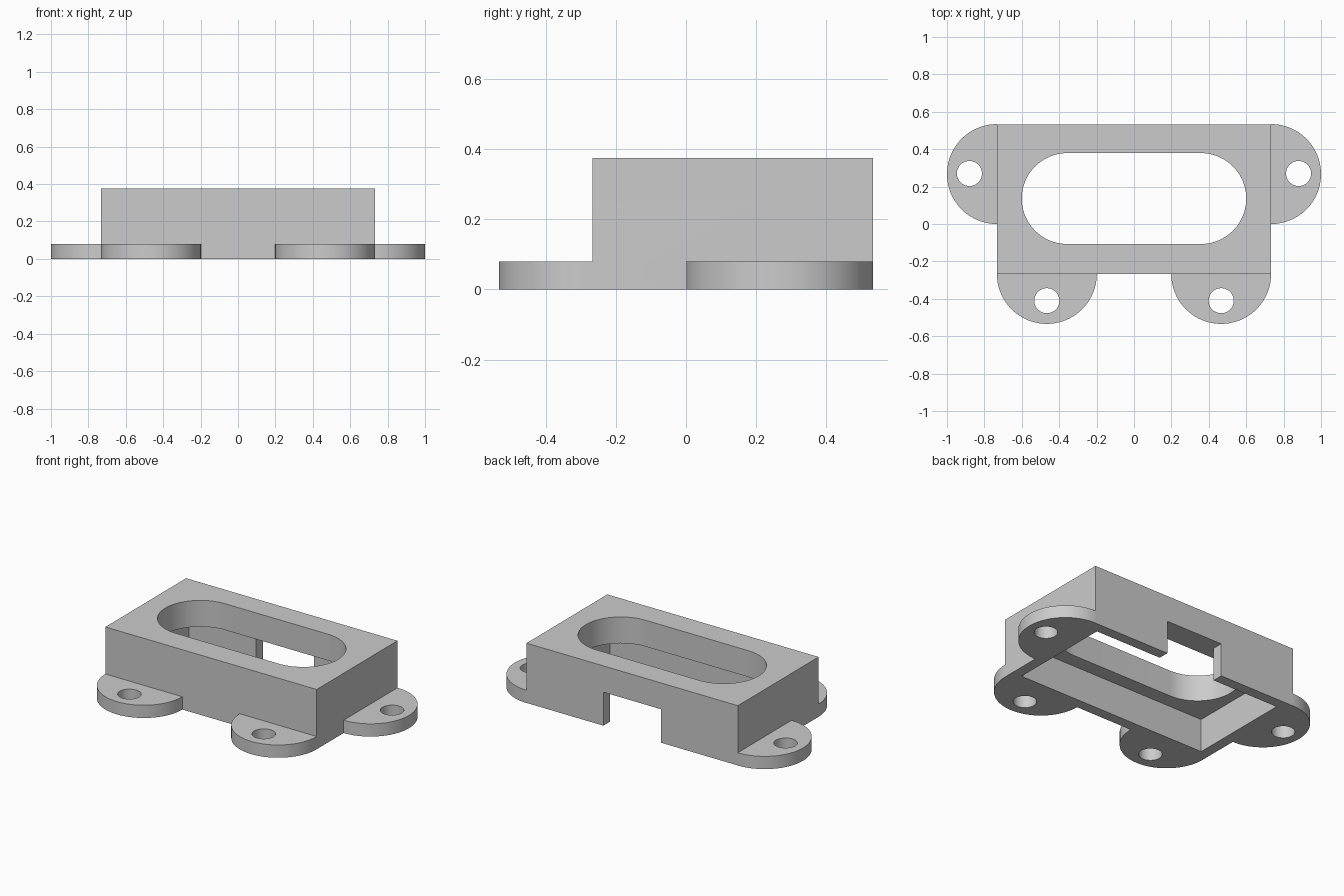
import bpy, bmesh, math
from math import pi, cos, sin

if "Cube" in bpy.data.objects:
    bpy.data.objects.remove(bpy.data.objects["Cube"])

R = 0.267          # mounting lug radius
HX, Y0, Y1, H = 0.733, -0.267, 0.533, 0.375
WALL, CEIL = 0.067, 0.21


def prism(name, pts, z0, z1):
    """Extrude a counter-clockwise xy outline from z0 to z1."""
    bm = bmesh.new()
    low = [bm.verts.new((x, y, z0)) for x, y in pts]
    high = [bm.verts.new((x, y, z1)) for x, y in pts]
    bm.faces.new(low[::-1])
    bm.faces.new(high)
    for i in range(len(pts)):
        j = (i + 1) % len(pts)
        bm.faces.new((low[i], low[j], high[j], high[i]))
    bmesh.ops.recalc_face_normals(bm, faces=bm.faces)
    me = bpy.data.meshes.new(name)
    bm.to_mesh(me)
    bm.free()
    ob = bpy.data.objects.new(name, me)
    bpy.context.collection.objects.link(ob)
    return ob


def rect(x0, x1, y0, y1):
    return [(x0, y0), (x1, y0), (x1, y1), (x0, y1)]


def arc(cx, cy, r, a0, a1, n):
    return [(cx + r * cos(a0 + (a1 - a0) * i / n),
             cy + r * sin(a0 + (a1 - a0) * i / n)) for i in range(n + 1)]


def half_disc(cx, cy, direction):
    """Half disc bulging in a direction, with a tapered root inside the wall."""
    pts = arc(cx, cy, R, direction - pi / 2, direction + pi / 2, 40)
    dx, dy = cos(direction), sin(direction)
    for s in (0.8, -0.8):
        pts.append((cx - 0.03 * dx - s * R * dy, cy - 0.03 * dy + s * R * dx))
    return pts


def boolean(target, tool, operation):
    mod = target.modifiers.new(operation.lower(), 'BOOLEAN')
    mod.operation, mod.solver, mod.object = operation, 'EXACT', tool
    bpy.ops.object.select_all(action='DESELECT')
    bpy.context.view_layer.objects.active = target
    target.select_set(True)
    bpy.ops.object.modifier_apply(modifier=mod.name)
    bpy.data.objects.remove(tool, do_unlink=True)


# Box body
housing = prism("housing", rect(-HX, HX, Y0, Y1), 0, H)

# Hollow underside and cable notch in the back wall
boolean(housing, prism("cavity", rect(-HX + WALL, HX - WALL, Y0 + WALL, Y1 - WALL), -0.1, CEIL), 'DIFFERENCE')
boolean(housing, prism("notch", rect(-0.2, 0.2, Y1 - 0.15, Y1 + 0.1), -0.1, CEIL), 'DIFFERENCE')

# Rounded slot through the top
sr, sy = 0.243, 0.136
slot = arc(0.6 - sr, sy, sr, -pi / 2, pi / 2, 40) + arc(-0.6 + sr, sy, sr, pi / 2, 1.5 * pi, 40)
boolean(housing, prism("slot", slot, CEIL - 0.1, H + 0.1), 'DIFFERENCE')

# Mounting lugs with screw holes: two at the sides, two at the front
for s in (1, -1):
    for cx, cy, direction, hole in (
            (s * HX, R, 0 if s > 0 else pi, (s * 0.88, 0.27)),
            (s * (HX - R), Y0, -pi / 2, (s * (HX - R), -0.41))):
        lug = prism("lug", half_disc(cx, cy, direction), 0, 0.08)
        boolean(lug, prism("hole", arc(*hole, 0.067, 0, 2 * pi, 40)[:-1], -0.1, 0.2), 'DIFFERENCE')
        boolean(housing, lug, 'UNION')

# Smooth round walls, sharp edges
bpy.context.view_layer.objects.active = housing
housing.select_set(True)
bpy.ops.object.shade_smooth_by_angle(angle=math.radians(30))
